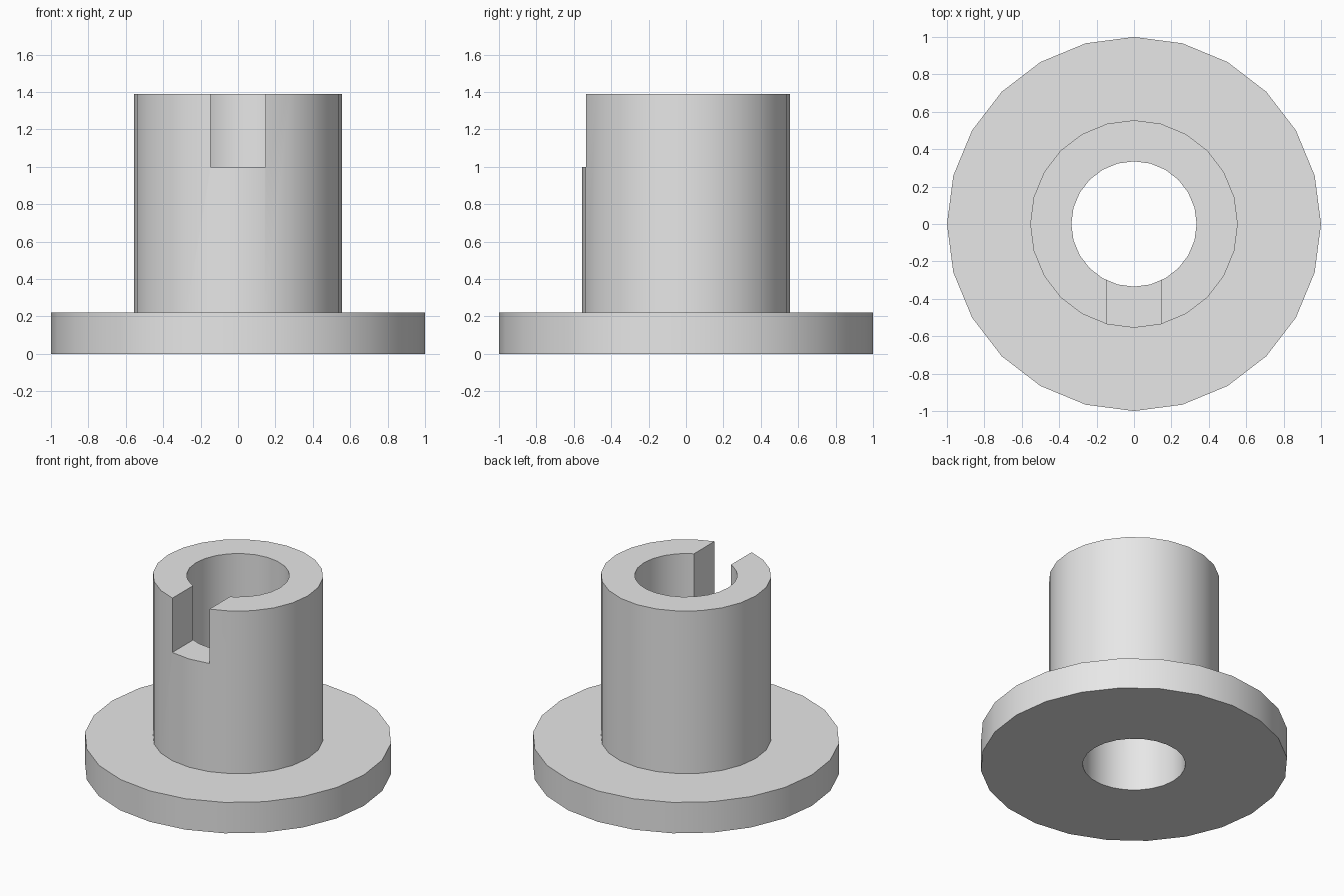
import bpy
import bmesh
from math import radians, tau
from mathutils import Vector

cube = bpy.data.objects.get("Cube")
if cube:
    bpy.data.objects.remove(cube, do_unlink=True)

SIDES = 24
BORE, SLEEVE, FLANGE = 0.335, 0.555, 1.0
FLANGE_TOP, TOP = 0.222, 1.39
SLOT_HALF, SLOT_FLOOR = 0.147, 1.0

grey = bpy.data.materials.new("plain grey")
grey.use_nodes = True
colour = (0.8, 0.8, 0.8, 1)
grey.diffuse_color = colour
grey.node_tree.nodes["Principled BSDF"].inputs["Base Color"].default_value = colour


def add_object(name, bm):
    bmesh.ops.recalc_face_normals(bm, faces=bm.faces)
    mesh = bpy.data.meshes.new(name)
    bm.to_mesh(mesh)
    bm.free()
    mesh.materials.append(grey)
    obj = bpy.data.objects.new(name, mesh)
    bpy.context.collection.objects.link(obj)
    return obj


# Flanged sleeve: one closed section turned about the z axis
profile = [(BORE, 0), (FLANGE, 0), (FLANGE, FLANGE_TOP),
           (SLEEVE, FLANGE_TOP), (SLEEVE, TOP), (BORE, TOP)]
bm = bmesh.new()
verts = [bm.verts.new((r, 0, z)) for r, z in profile]
edges = [bm.edges.new((v, verts[i - 1])) for i, v in enumerate(verts)]
bmesh.ops.spin(bm, geom=verts + edges, cent=(0, 0, 0), axis=(0, 0, 1),
               angle=tau, steps=SIDES, use_merge=True)
bmesh.ops.remove_doubles(bm, verts=bm.verts, dist=0.0001)
bushing = add_object("flanged_bushing", bm)

# Slot cutter through the front wall
bm = bmesh.new()
bmesh.ops.create_cube(bm, size=1)
bmesh.ops.scale(bm, verts=bm.verts, vec=(SLOT_HALF * 2, 0.7, 0.8))
bmesh.ops.translate(bm, verts=bm.verts, vec=Vector((0, -0.45, SLOT_FLOOR + 0.4)))
cutter = add_object("slot_cutter", bm)
cutter.hide_render = True
cutter.hide_set(True)

cut = bushing.modifiers.new("slot", 'BOOLEAN')
cut.operation = 'DIFFERENCE'
cut.solver = 'EXACT'
cut.object = cutter

# Apply the slot, then smooth the round walls and keep the rims sharp
bpy.ops.object.select_all(action='DESELECT')
bushing.select_set(True)
bpy.context.view_layer.objects.active = bushing
bpy.ops.object.modifier_apply(modifier=cut.name)
bpy.data.objects.remove(cutter, do_unlink=True)
bpy.ops.object.shade_smooth_by_angle(angle=radians(30))
